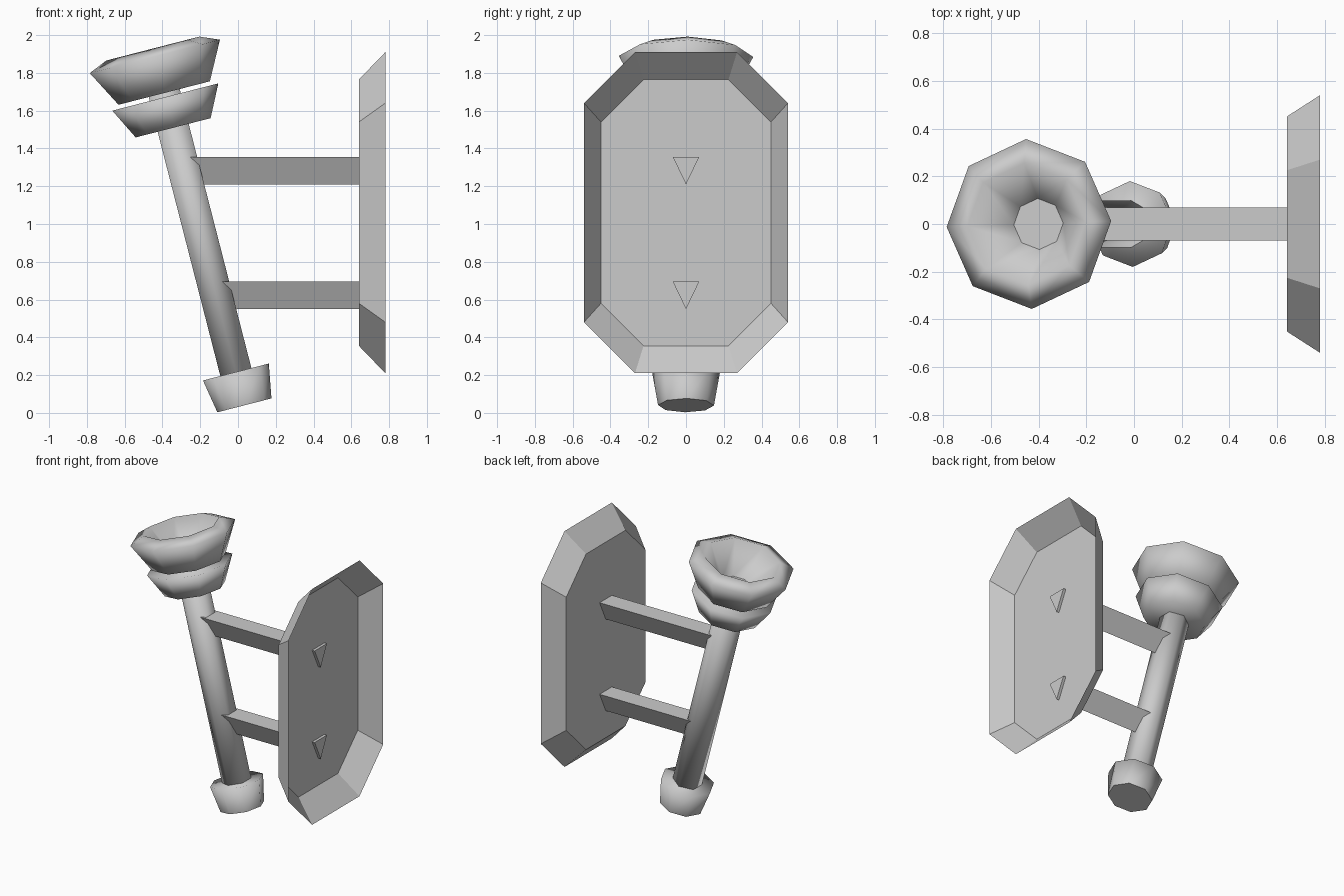
import bpy
import bmesh
from math import sin, cos, pi, radians
from mathutils import Matrix

cube = bpy.data.objects.get("Cube")
if cube:
    bpy.data.objects.remove(cube, do_unlink=True)

# One plain grey
GREY = (0.6, 0.6, 0.6, 1.0)
grey = bpy.data.materials.new("plain_grey")
grey.use_nodes = True
grey.diffuse_color = GREY
grey.node_tree.nodes["Principled BSDF"].inputs["Base Color"].default_value = GREY

# Frame of the leaning torch
LEAN = Matrix.Translation((0.034, 0, 0.04)) @ Matrix.Rotation(radians(-14.4), 4, 'Y')


def finish(name, bm, fix_normals=True):
    if fix_normals:
        bmesh.ops.recalc_face_normals(bm, faces=bm.faces[:])
    mesh = bpy.data.meshes.new(name)
    bm.to_mesh(mesh)
    bm.free()
    mesh.materials.append(grey)
    obj = bpy.data.objects.new(name, mesh)
    bpy.context.collection.objects.link(obj)
    return obj


def bridge(bm, lower, upper, smooth=False):
    n = len(lower)
    for i in range(n):
        j = (i + 1) % n
        bm.faces.new((lower[i], lower[j], upper[j], upper[i])).smooth = smooth


def turned(name, profile, sides=8, turn=2, flat_start=False, flat_end=False):
    """Sweep (radius, height) points round the torch axis and cap both ends."""
    bm = bmesh.new()
    rings = []
    for radius, height in profile:
        angles = [2 * pi * i / sides + radians(turn) for i in range(sides)]
        rings.append([bm.verts.new((radius * cos(a), radius * sin(a), height)) for a in angles])
    for lower, upper in zip(rings, rings[1:]):
        bridge(bm, lower, upper, smooth=True)
    bm.faces.new(rings[0][::-1]).smooth = not flat_start
    bm.faces.new(rings[-1]).smooth = not flat_end
    bm.transform(LEAN)
    return finish(name, bm)


# Torch: pole, foot, collar and hollow bowl
turned("pole", [(0.098, 0.1), (0.098, 1.72)], sides=6, turn=30)
turned("foot", [(0.148, 0), (0.18, 0.182)], flat_start=True)
turned("collar", [(0.205, 1.517), (0.29, 1.685)])
turned("bowl", [(0.25, 1.707), (0.356, 1.907), (0.255, 1.95), (0.107, 1.745)], flat_end=True)


# Wall plate: open tray with cut corners
def octagon(bm, x, half_y, half_z, cut):
    quarter = [(half_y, half_z - cut), (half_y - cut, half_z)]
    half = quarter + [(-y, z) for y, z in reversed(quarter)]
    return [bm.verts.new((x, y, 1.06 + z)) for y, z in half + [(-y, -z) for y, z in half]]


bm = bmesh.new()
face_ring = octagon(bm, 0.64, 0.45, 0.705, 0.225)
rim_ring = octagon(bm, 0.78, 0.54, 0.85, 0.27)
bm.faces.new(face_ring)
bridge(bm, rim_ring, face_ring)
finish("wall_plate", bm)

# Arms: triangular bars from the pole, just through the plate
for name, top, start in (("upper_arm", 1.355, -0.27), ("lower_arm", 0.695, -0.1)):
    bm = bmesh.new()
    ends = [[bm.verts.new((x, y, z)) for y, z in ((-0.07, top), (0.07, top), (0, top - 0.145))]
            for x in (start, 0.66)]
    bridge(bm, *ends)
    for end in ends:
        bm.faces.new(end)
    finish(name, bm)
